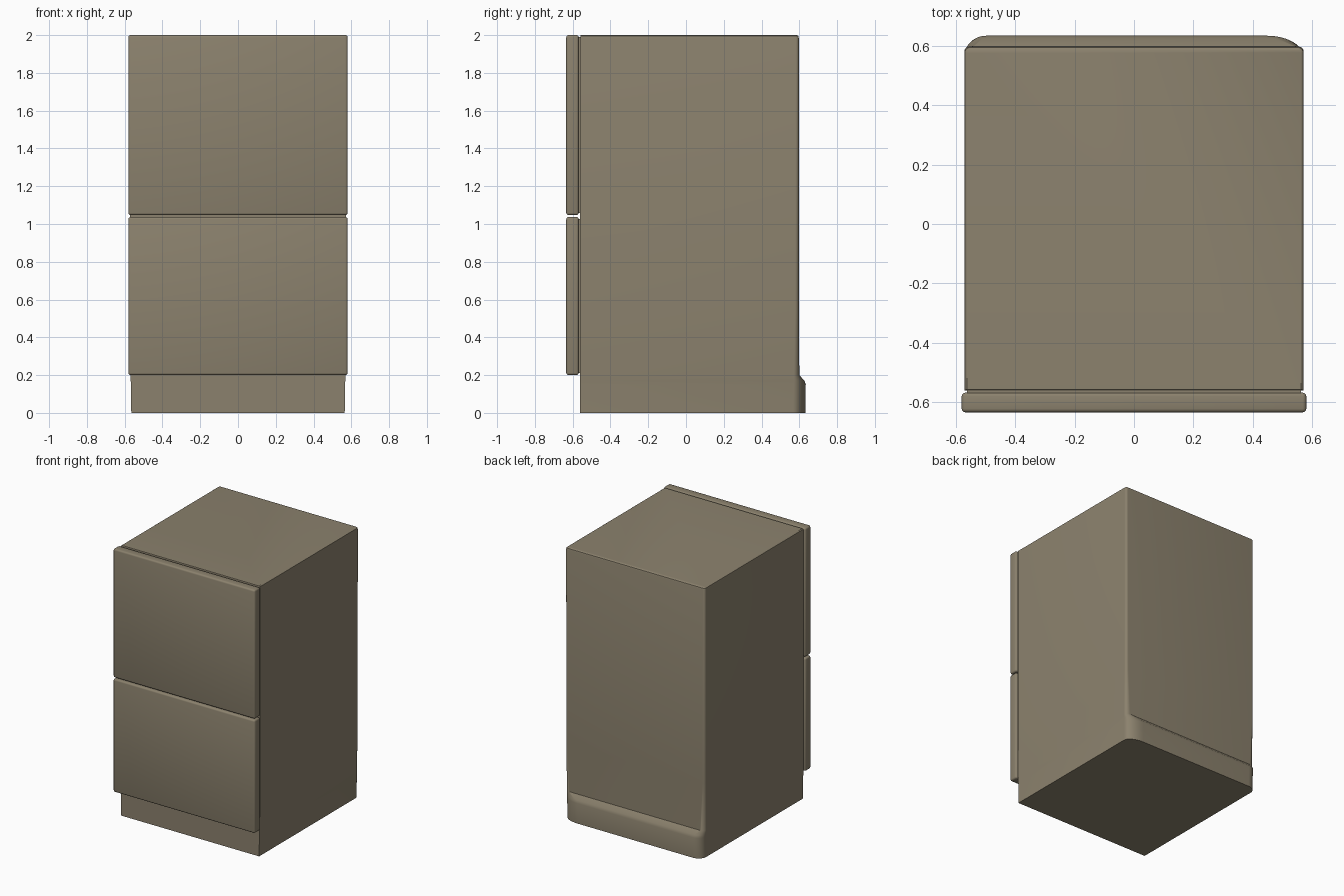
import bpy, bmesh, math

if "Cube" in bpy.data.objects:
    bpy.data.objects.remove(bpy.data.objects["Cube"])

mat = bpy.data.materials.new("warm grey")
mat.diffuse_color = (0.26, 0.222, 0.154, 1)
mat.use_nodes = True
mat.node_tree.nodes["Principled BSDF"].inputs["Base Color"].default_value = mat.diffuse_color


def finish(ob, angle=35):
    ob.data.materials.append(mat)
    bpy.ops.object.select_all(action='DESELECT')
    ob.select_set(True)
    bpy.context.view_layer.objects.active = ob
    bpy.ops.object.shade_smooth_by_angle(angle=math.radians(angle))


def new_object(name, bm):
    bmesh.ops.recalc_face_normals(bm, faces=bm.faces[:])
    me = bpy.data.meshes.new(name)
    bm.to_mesh(me)
    bm.free()
    ob = bpy.data.objects.new(name, me)
    bpy.context.collection.objects.link(ob)
    return ob


def box(name, lo, hi, bevel=0.0):
    bm = bmesh.new()
    bmesh.ops.create_cube(bm, size=1)
    for v in bm.verts:
        for i in range(3):
            v.co[i] = lo[i] if v.co[i] < 0 else hi[i]
    if bevel:
        bmesh.ops.bevel(bm, geom=bm.edges[:], offset=bevel, segments=3,
                        profile=0.5, affect='EDGES')
    finish(new_object(name, bm))


# Cabinet body: plan sections lofted upward, flaring into the rear base ledge
def section(z, half, back, left, right, inset=0.0):
    pts = [(-half, -0.56 + inset), (half, -0.56 + inset)]
    steps = 8
    for i in range(steps + 1):
        a = math.pi / 2 * i / steps
        pts.append((half - right[0] * (1 - math.cos(a)),
                    back - right[1] * (1 - math.sin(a))))
    for i in range(steps + 1):
        a = math.pi / 2 * i / steps
        pts.append((-half + left[0] * (1 - math.sin(a)),
                    back - left[1] * (1 - math.cos(a))))
    return [(x, y, z) for x, y in pts]


rows = [
    section(0.00, 0.565, 0.632, (0.07, 0.06), (0.12, 0.065)),
    section(0.15, 0.567, 0.634, (0.07, 0.06), (0.12, 0.065)),
    section(0.17, 0.568, 0.627, (0.06, 0.05), (0.11, 0.055)),
    section(0.20, 0.570, 0.600, (0.035, 0.03), (0.035, 0.03)),
    section(0.55, 0.571, 0.597, (0.02, 0.02), (0.02, 0.02)),
    section(1.985, 0.571, 0.597, (0.016, 0.016), (0.016, 0.016)),
    section(1.995, 0.569, 0.594, (0.016, 0.016), (0.016, 0.016), 0.001),
    section(2.00, 0.562, 0.587, (0.012, 0.012), (0.012, 0.012), 0.003),
]
bm = bmesh.new()
rings = [[bm.verts.new(p) for p in row] for row in rows]
n = len(rings[0])
for a, b in zip(rings, rings[1:]):
    for i in range(n):
        j = (i + 1) % n
        bm.faces.new((a[i], a[j], b[j], b[i]))
bm.faces.new(rings[0][::-1])
bm.faces.new(rings[-1])
finish(new_object("cabinet_body", bm))

# Doors on the front, with recessed seals closing the gap to the body
for name, z0, z1 in (("lower", 0.20, 1.037), ("upper", 1.047, 2.0)):
    box(name + "_door", (-0.58, -0.634, z0), (0.58, -0.568, z1), 0.012)
    box(name + "_door_seal", (-0.562, -0.58, z0 + 0.012),
        (0.562, -0.55, z1 - 0.01))
